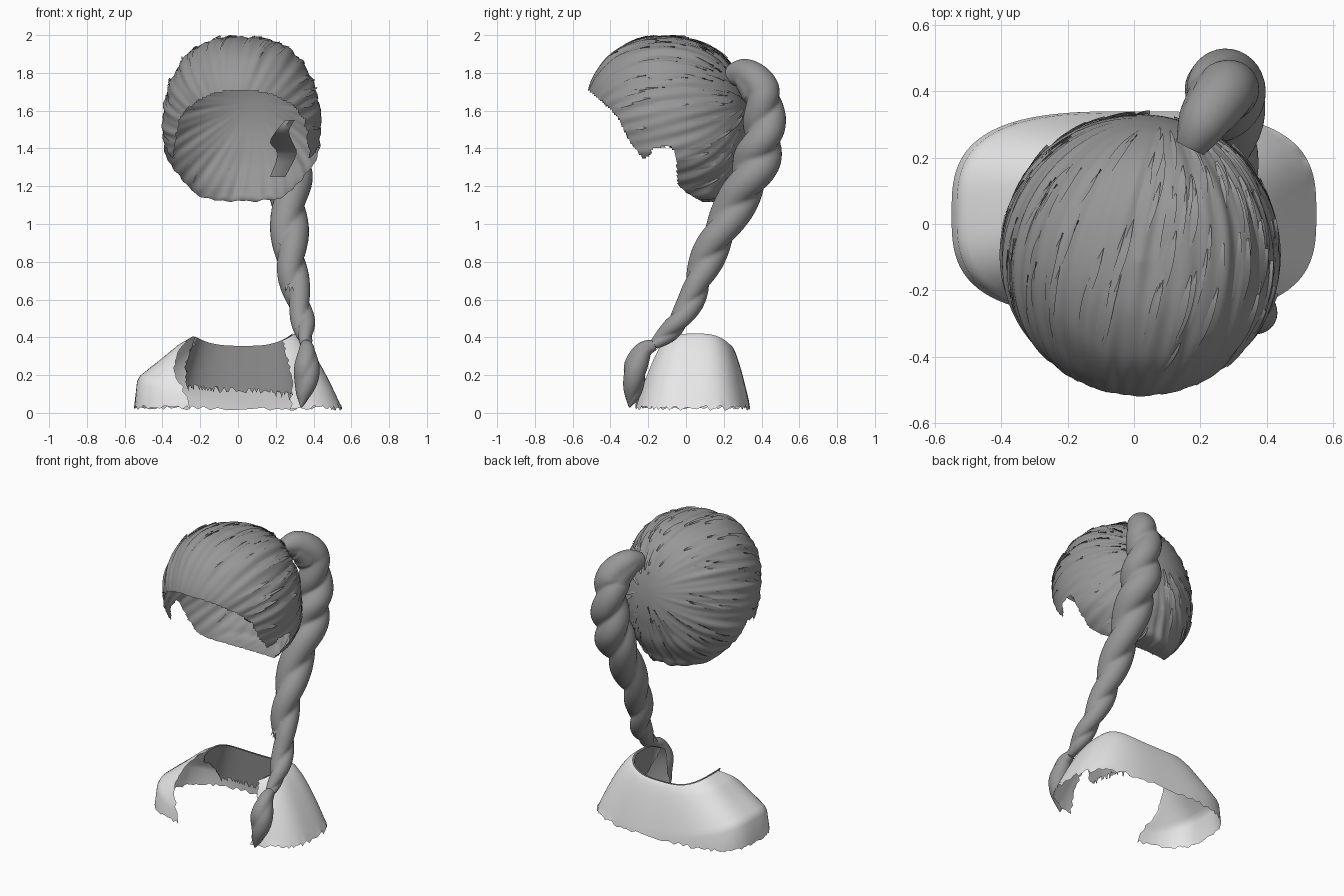
import bpy, bmesh, math, random
from math import sin, cos, pi, radians
from mathutils import Vector
from mathutils.bvhtree import BVHTree

random.seed(4)
if "Cube" in bpy.data.objects:
    bpy.data.objects.remove(bpy.data.objects["Cube"])


def material(name, grey):
    m = bpy.data.materials.new(name)
    m.use_nodes = True
    colour = (grey, grey, grey, 1)
    m.diffuse_color = colour
    m.node_tree.nodes["Principled BSDF"].inputs["Base Color"].default_value = colour
    return m


HAIR = material("hair grey", 0.31)
CLOTH = material("pale cloth", 0.8)


def spline(points, u):
    """Smooth curve through points, u from 0 to 1."""
    n = len(points) - 1
    f = min(max(u, 0), 1) * n
    i = min(int(f), n - 1)
    t = f - i
    a, b, c, d = (Vector(points[min(max(k, 0), n)]) for k in range(i - 1, i + 3))
    return b + ((c - a) + ((a * 2 - b * 5 + c * 4 - d) + (b * 3 - a - c * 3 + d) * t) * t) * t / 2


def linear(points, x):
    for (x0, y0), (x1, y1) in zip(points, points[1:]):
        if x <= x1:
            return y0 + (y1 - y0) * max(0, x - x0) / (x1 - x0)
    return points[-1][1]


def grid(bm, rows, closed=False):
    """Skin a list of vertex rows with quads."""
    rows = [[bm.verts.new(p) for p in row] for row in rows]
    for r, s in zip(rows, rows[1:]):
        n = len(r)
        for j in range(n if closed else n - 1):
            k = (j + 1) % n
            bm.faces.new((r[j], s[j], s[k], r[k]))


def finish(bm, name, mat, angle=50):
    me = bpy.data.meshes.new(name)
    bm.to_mesh(me)
    bm.free()
    ob = bpy.data.objects.new(name, me)
    bpy.context.collection.objects.link(ob)
    me.materials.append(mat)
    bpy.ops.object.select_all(action='DESELECT')
    ob.select_set(True)
    bpy.context.view_layer.objects.active = ob
    bpy.ops.object.shade_smooth_by_angle(angle=radians(angle))


# Hair cap: front y, back y, half width, height of each level
LEVELS = [(-.11, -.11, 0, 1.995), (-.27, .06, .17, 1.97), (-.40, .19, .285, 1.9),
          (-.48, .265, .355, 1.8), (-.52, .305, .395, 1.7), (-.52, .325, .415, 1.6),
          (-.50, .33, .42, 1.5), (-.47, .32, .41, 1.4), (-.40, .30, .37, 1.3),
          (-.26, .25, .28, 1.2), (-.10, .21, .195, 1.135), (.09, .09, 0, 1.12)]
# Lower edge of the cap along y, with a notch behind each sideburn
EDGE = [(-.56, 1.73), (-.5, 1.69), (-.4, 1.6), (-.36, 1.55), (-.3, 1.43), (-.22, 1.33),
        (-.19, 1.36), (-.16, 1.4), (-.09, 1.405), (-.06, 1.38), (-.05, 1.21), (0, 1.165),
        (.06, 1.13), (.12, 1.1)]
CENTRE = Vector((.02, -.08, 1.55))
# Ridges run from the brow to a point below the tail root
POLE = (Vector((.08, .32, 1.64)) - CENTRE).normalized()
SIDE_U = POLE.orthogonal().normalized()
SIDE_V = POLE.cross(SIDE_U)


def combed(p):
    """Push a point in or out to make combed ridges."""
    d = p - CENTRE
    a = math.atan2(d.dot(SIDE_V), d.dot(SIDE_U))
    fade = min(1, d.normalized().cross(POLE).length ** 2 * 1.2)
    ridge = sin(a * 17 + 2 * sin(a * 3)) + .8 * sin(a * 41 + d.z * 5) + .5 * sin(a * 29 - d.y * 9)
    return p + d.normalized() * ridge * .0033 * fade


bm = bmesh.new()
rows = []
for i in range(121):
    front, back, half, z = spline(LEVELS, i / 120)
    row = []
    for j in range(220):
        a = 2 * pi * j / 220
        p = Vector((.02 + half * cos(a), (front + back) / 2 + (back - front) / 2 * sin(a), z))
        row.append(combed(p))
    rows.append(row)
grid(bm, rows, closed=True)
bmesh.ops.remove_doubles(bm, verts=bm.verts, dist=.0005)
outside = [v for v in bm.verts if v.co.z < linear(EDGE, v.co.y)]
bmesh.ops.delete(bm, geom=outside, context='VERTS')
bmesh.ops.recalc_face_normals(bm, faces=bm.faces)
surface = BVHTree.FromBMesh(bm)
finish(bm, "hair_cap", HAIR)

# Loose locks lying over the cap, lifting towards the back
bm = bmesh.new()
for k in range(190):
    a = random.uniform(0, 2 * pi)
    start = random.uniform(.7, 2.2)
    length = random.uniform(.25, .55)
    width = random.uniform(.005, .013)
    lift = random.uniform(.003, .012)
    strip = []
    for i in range(8):
        t = i / 7
        w = width * (sin(pi * t) + .05)
        phi = start - length * t
        around = SIDE_U * cos(a + .06 * t) + SIDE_V * sin(a + .06 * t)
        d = POLE * cos(phi) + around * sin(phi)
        hit = surface.ray_cast(CENTRE, d)[0]
        if hit is None:
            break
        across = POLE.cross(around)
        strip.append([hit + d * (.002 + lift * t) + across * w, hit + d * .002 - across * w])
    if len(strip) > 3:
        grid(bm, strip)
finish(bm, "loose_locks", HAIR)

# Small lock curling inward at the left temple
bm = bmesh.new()
LOCK = [(.25, .30, -.25, 1.55), (.20, .27, -.22, 1.49), (.17, .29, -.11, 1.43),
        (.21, .31, -.02, 1.37), (.17, .25, .03, 1.25)]
grid(bm, [[(a, y, z), ((a + b) / 2, y - .012, z), (b, y, z)]
          for a, b, y, z in (spline(LOCK, i / 12) for i in range(13))])
finish(bm, "temple_lock", HAIR)

# Tail paths: x, y, z, radius
BRAID = [(.17, .23, 1.79, .05), (.21, .31, 1.79, .085), (.26, .385, 1.72, .105),
         (.27, .415, 1.6, .107), (.275, .405, 1.45, .118), (.275, .36, 1.3, .122),
         (.27, .27, 1.12, .108), (.275, .16, .92, .097), (.29, .08, .74, .083),
         (.325, .02, .58, .068), (.35, -.07, .45, .058), (.36, -.17, .36, .03)]
TUFT = [(.36, -.17, .36, .03), (.365, -.225, .33, .047), (.365, -.265, .25, .066),
        (.36, -.275, .17, .062), (.345, -.285, .09, .04), (.335, -.30, .03, .004)]


def rope(name, path, steps, twists, depth):
    """Sweep a two-strand section along a path, twisting as it goes."""
    bm = bmesh.new()
    rows = []
    for i in range(steps + 1):
        t = i / steps
        x, y, z, r = spline(path, t)
        tangent = (spline(path, t + .01) - spline(path, t - .01)).to_3d().normalized()
        u = tangent.cross(Vector((1, 0, 0))).normalized()
        v = tangent.cross(u)
        turn = 2 * pi * twists * (max(0, t - .2) + .2 * t)
        strands = depth * min(1, .3 + 2 * t)
        row = []
        for j in range(32):
            a = 2 * pi * j / 32
            r2 = r * (1 - strands + 1.12 * strands * abs(cos(a - turn)) ** .8)
            row.append(Vector((x, y, z)) + (u * cos(a) + v * sin(a)) * r2)
        rows.append(row)
    grid(bm, rows, closed=True)
    bmesh.ops.holes_fill(bm, edges=[e for e in bm.edges if e.is_boundary], sides=0)
    bmesh.ops.recalc_face_normals(bm, faces=bm.faces)
    finish(bm, name, HAIR, 60)


rope("braid", BRAID, 130, 3.2, .28)
rope("braid_tuft", TUFT, 30, .6, .2)

# Frayed tips poking out of the braid
bm = bmesh.new()
for u, side in ((.56, -1), (.63, -1), (.70, -1), (.75, 1), (.81, -1), (.87, 1)):
    x, y, z, r = spline(BRAID, u)
    for k in range(5):
        a = (k - 2) * .3
        out = Vector((side * sin(a), -cos(a), 0))
        base = Vector((x, y, z)) + out * r * .7
        tip = base + out * .025 + Vector((0, -.015, -.05 - .02 * random.random()))
        across = Vector((out.y, -out.x, 0)) * .02
        bm.faces.new([bm.verts.new(p) for p in (base + across, tip, base - across,
                                                 base + Vector((0, .02, .06)))])
finish(bm, "frayed_tips", HAIR)

# Shoulder cape, open at the front; the right shoulder is squarer
SHOULDER = [(0, 1), (.25, .88), (.5, .71), (.75, .55), (.9, .45), (.96, .36), (1, 0)]


def cape_point(a, t):
    def bow(c):
        return math.copysign(abs(c) ** .66, c)
    peak = .065 if cos(a) > 0 else .05
    rim = Vector((.03 + .27 * bow(cos(a)), .05 + .19 * bow(sin(a)), .355 + peak * cos(a) ** 2))
    hem = Vector((.55 * bow(cos(a)), .03 + .31 * bow(sin(a)), .025))
    right = max(0, -cos(a))
    height = (1 - right) * (1 - t ** 1.45) + right * linear(SHOULDER, t)
    p = rim.lerp(hem, t)
    p.z = hem.z + (rim.z - hem.z) * height
    return p


# Dark lining hanging almost straight down from the neck rim
def lining_point(a, t):
    p = cape_point(a, .28 * t)
    p.z = cape_point(a, 0).z * (1 - t) + (.10 - .04 * cos(a + .5)) * t
    return p - Vector((cos(a), sin(a), 0)) * .012


def cape_sheet(name, mat, point, first, last, ragged):
    bm = bmesh.new()
    rows = []
    for i in range(21):
        t = i / 20
        a0 = radians(first[0] + (first[1] - first[0]) * t)
        a1 = radians(last[0] + (last[1] - last[0]) * t)
        row = []
        for j in range(111):
            p = point(a0 + (a1 - a0) * j / 110, t)
            if i == 20:
                p.z += random.uniform(-ragged, ragged)
            if j in (0, 110):
                p.x += random.uniform(-.012, .012)
            row.append(p)
        rows.append(row)
    grid(bm, rows)
    bmesh.ops.recalc_face_normals(bm, faces=bm.faces)
    finish(bm, name, mat, 60)


cape_sheet("shoulder_cape", CLOTH, cape_point, (-52, -69), (188, 253), .014)
cape_sheet("cape_lining", HAIR, lining_point, (-40, 0), (205, 140), .025)
